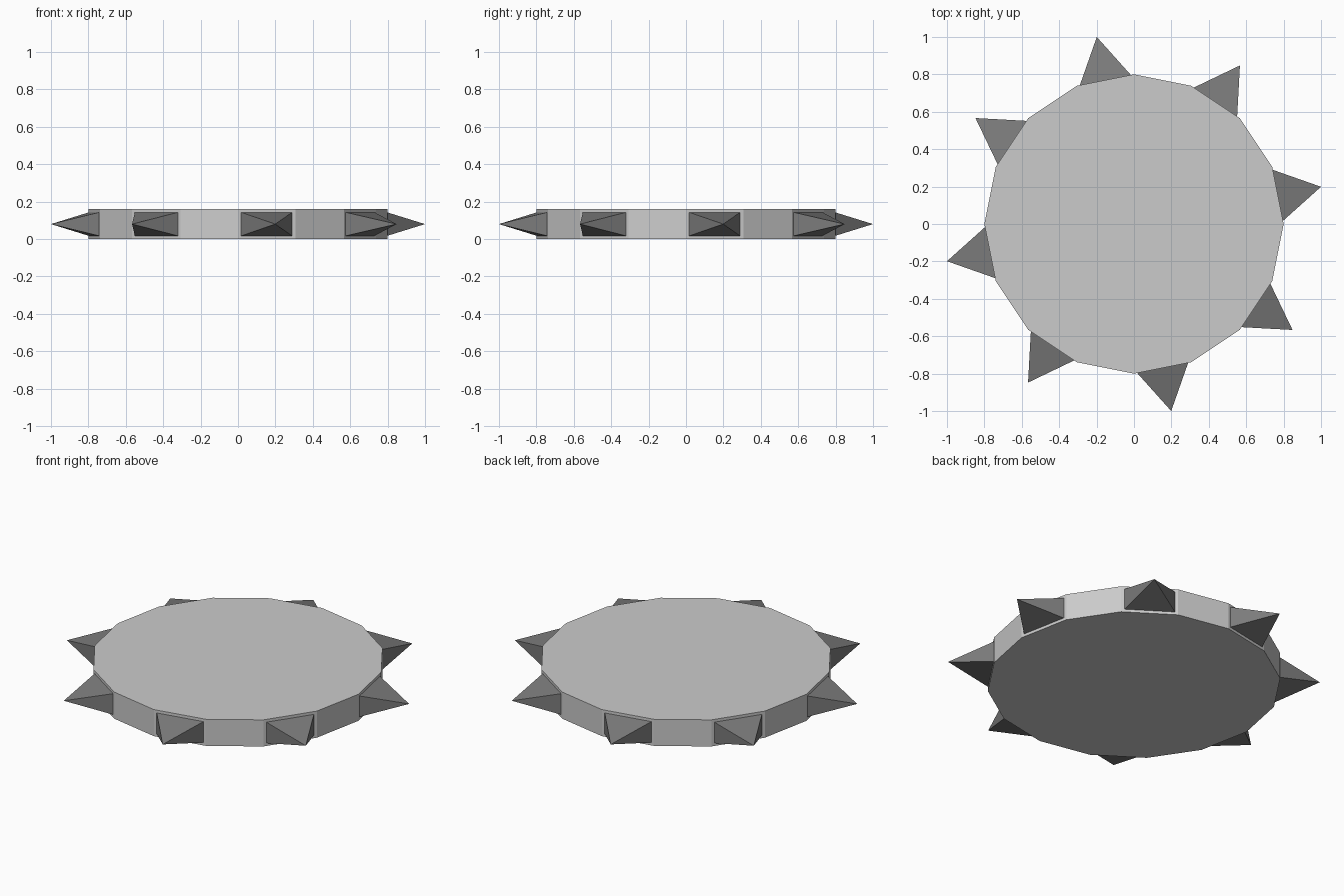
import bpy, bmesh, math
from mathutils import Matrix, Vector

if "Cube" in bpy.data.objects:
    bpy.data.objects.remove(bpy.data.objects["Cube"])

SIDES, RADIUS, HEIGHT = 16, 0.8, 0.16
STEP = 2 * math.pi / SIDES
APOTHEM = RADIUS * math.cos(STEP / 2)
TIP = 1 / math.cos(STEP / 2)
HALF_W, HALF_H = 0.139, 0.063

dark = bpy.data.materials.new("dark_metal")
dark.diffuse_color = (0.2, 0.2, 0.2, 1)
dark.use_nodes = True
dark.node_tree.nodes["Principled BSDF"].inputs["Base Color"].default_value = dark.diffuse_color


def add_object(name, bm, material=None):
    bmesh.ops.recalc_face_normals(bm, faces=bm.faces)
    mesh = bpy.data.meshes.new(name)
    bm.to_mesh(mesh)
    bm.free()
    if material:
        mesh.materials.append(material)
    obj = bpy.data.objects.new(name, mesh)
    bpy.context.collection.objects.link(obj)
    return obj


# Sixteen-sided disc with corners on the axes
bm = bmesh.new()
rings = []
for z in (0, HEIGHT):
    rings.append([bm.verts.new((RADIUS * math.cos(i * STEP), RADIUS * math.sin(i * STEP), z))
                  for i in range(SIDES)])
bottom, top = rings
bm.faces.new(bottom)
bm.faces.new(top)
for i in range(SIDES):
    j = (i + 1) % SIDES
    bm.faces.new((bottom[i], bottom[j], top[j], top[i]))
add_object("disc", bm)

# Pyramid spikes on every second rim face
for k in range(SIDES // 2):
    turn = Matrix.Rotation(STEP / 2 + 2 * k * STEP, 4, 'Z')
    bm = bmesh.new()
    base = [bm.verts.new(turn @ Vector((APOTHEM, sy * HALF_W, HEIGHT / 2 + sz * HALF_H)))
            for sy, sz in ((-1, -1), (1, -1), (1, 1), (-1, 1))]
    tip = bm.verts.new(turn @ Vector((TIP, 0, HEIGHT / 2)))
    bm.faces.new(base)
    for i in range(4):
        bm.faces.new((base[i], base[(i + 1) % 4], tip))
    add_object(f"spike_{k + 1}", bm, dark)
